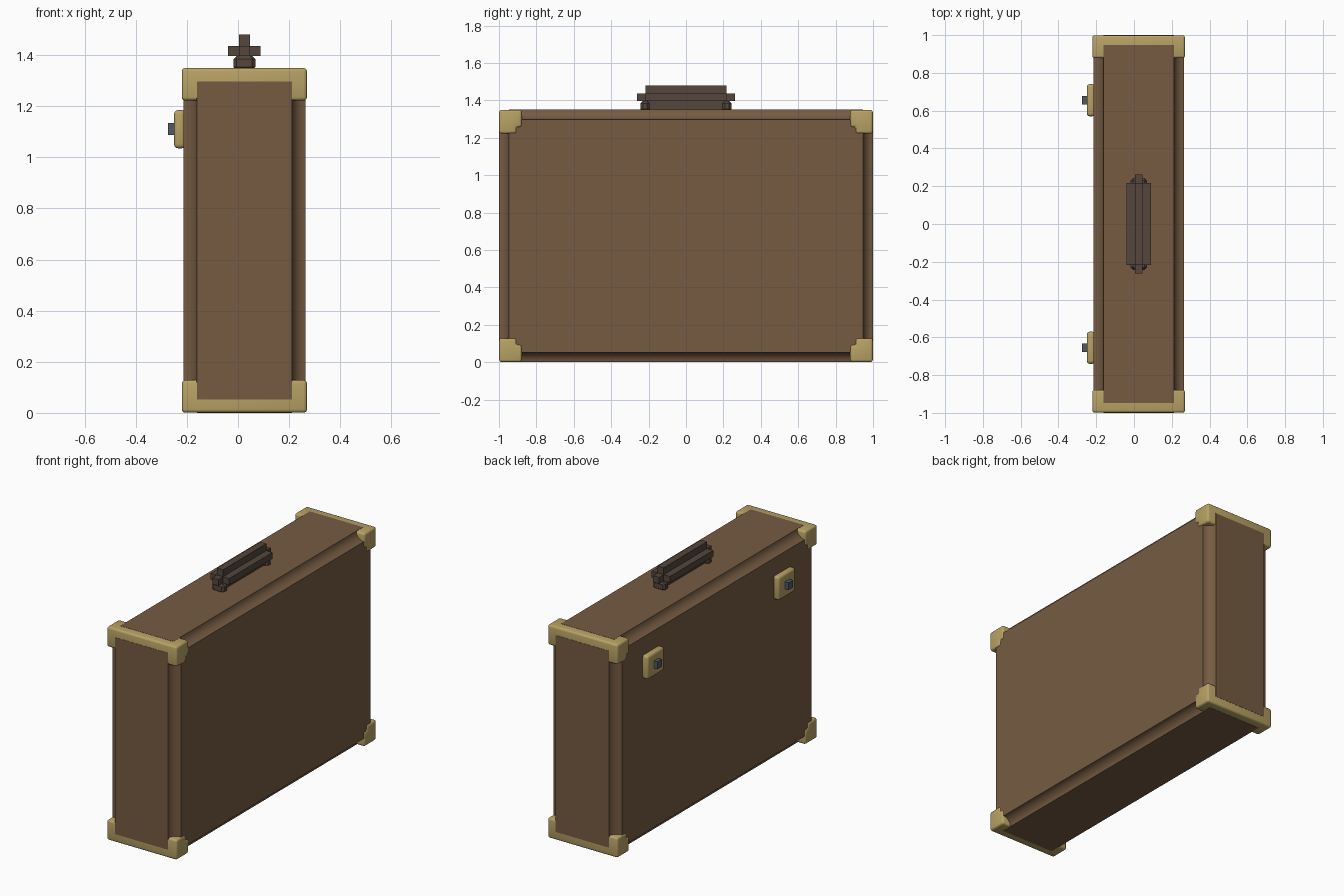
import bpy, bmesh, math

if "Cube" in bpy.data.objects:
    bpy.data.objects.remove(bpy.data.objects["Cube"])

def material(name, rgb):
    m = bpy.data.materials.new(name)
    m.diffuse_color = (*rgb, 1)
    m.use_nodes = True
    m.node_tree.nodes["Principled BSDF"].inputs["Base Color"].default_value = m.diffuse_color
    return m

LEATHER = material("leather", (0.18, 0.105, 0.055))
BRASS = material("brass", (0.48, 0.36, 0.13))
DARK = material("dark_leather", (0.09, 0.062, 0.047))
STEEL = material("steel", (0.085, 0.10, 0.125))

def finish(bm, name, mat, smooth=False):
    bmesh.ops.recalc_face_normals(bm, faces=bm.faces)
    me = bpy.data.meshes.new(name)
    bm.to_mesh(me)
    bm.free()
    me.materials.append(mat)
    ob = bpy.data.objects.new(name, me)
    bpy.context.collection.objects.link(ob)
    if smooth:
        bpy.ops.object.select_all(action='DESELECT')
        ob.select_set(True)
        bpy.context.view_layer.objects.active = ob
        bpy.ops.object.shade_smooth_by_angle(angle=math.radians(35))
    return ob

def box(name, mat, x, y, z, bevel=0, segments=1, profile=0.5):
    """Box from (min, max) pairs, optionally with bevelled edges."""
    bm = bmesh.new()
    bmesh.ops.create_cube(bm, size=1)
    for v in bm.verts:
        v.co = [lo + (c + 0.5) * (hi - lo) for c, (lo, hi) in zip(v.co, (x, y, z))]
    if bevel:
        bmesh.ops.bevel(bm, geom=bm.edges[:], offset=bevel, segments=segments,
                        profile=profile, affect='EDGES')
    return finish(bm, name, mat, segments > 1)

def span(centre, half):
    return (centre - half, centre + half)

CX, H = 0.025, 1.35

# Case body: every edge carries a concave moulding
box("case_body", LEATHER, span(CX, 0.239), (-1, 1), (0, H), 0.053, 6, 0.1)

# Brass edge guards running across each end, top and bottom
def corner_guard(name, sy, top):
    L, n, e = 0.122, 0.028, 0.001
    prof = [(e, e), (L, e), (L, L - n), (L - n, L - n), (L - n, L + 0.006), (e, L + 0.006)]
    bm = bmesh.new()
    vs = [bm.verts.new((CX - 0.245, sy * (1 - a), H - b if top else b)) for a, b in prof]
    f = bm.faces.new(vs)
    r = bmesh.ops.extrude_face_region(bm, geom=[f])
    for v in r["geom"]:
        if isinstance(v, bmesh.types.BMVert):
            v.co.x += 0.49
    bmesh.ops.recalc_face_normals(bm, faces=bm.faces)
    bmesh.ops.bevel(bm, geom=bm.edges[:], offset=0.013, segments=3,
                    profile=0.5, affect='EDGES')
    finish(bm, name, BRASS, True)

for sy, end in ((-1, "front"), (1, "back")):
    for top, level in ((False, "bottom"), (True, "top")):
        corner_guard(f"corner_guard_{end}_{level}", sy, top)

    # Latch plate and button on the left side
    y = sy * 0.655
    box(f"latch_plate_{end}", BRASS, (-0.25, -0.205), span(y, 0.085), (1.035, 1.185), 0.016, 3)
    box(f"latch_button_{end}", STEEL, (-0.274, -0.22), span(y, 0.022), (1.088, 1.135))

    # Handle foot
    box(f"handle_foot_{end}", DARK, span(CX, 0.043), span(sy * 0.219, 0.024), (1.34, 1.397), 0.013)

# Handle grip: plus-shaped section with a longer core
box("handle_core", DARK, span(CX, 0.021), span(0, 0.262), (1.396, 1.436))
box("handle_wide_bar", DARK, span(CX, 0.064), span(0, 0.217), (1.396, 1.436))
box("handle_tall_bar", DARK, span(CX, 0.021), span(0, 0.217), (1.352, 1.48))
